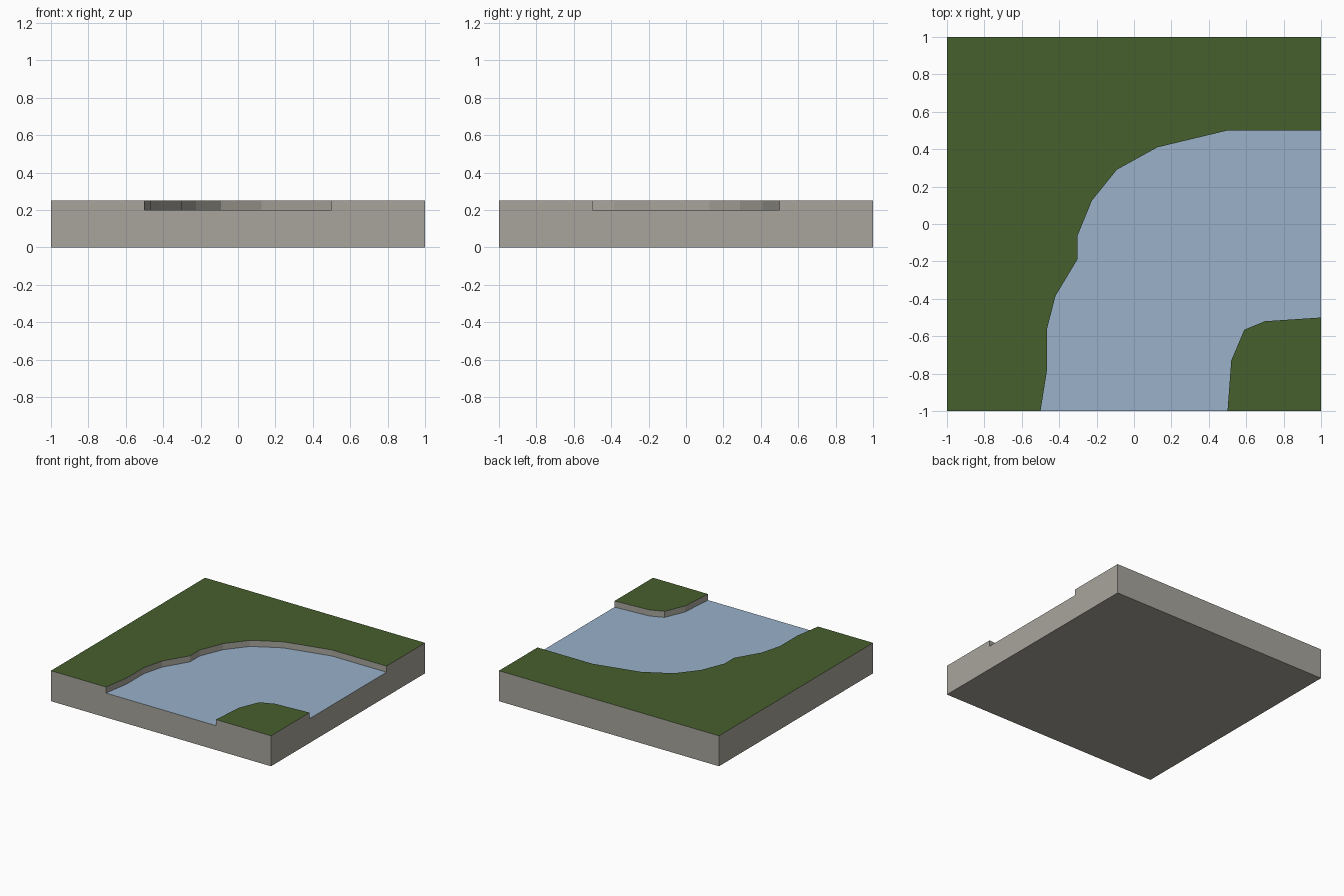
import bpy
import bmesh

cube = bpy.data.objects.get("Cube")
if cube:
    bpy.data.objects.remove(cube, do_unlink=True)

WATER_Z, BANK_Z = 0.20, 0.25


def make_material(name, rgb):
    mat = bpy.data.materials.new(name)
    mat.use_nodes = True
    mat.diffuse_color = (*rgb, 1)
    mat.node_tree.nodes["Principled BSDF"].inputs["Base Color"].default_value = (*rgb, 1)
    return mat


stone = make_material("stone", (0.39, 0.375, 0.33))
grass = make_material("grass", (0.061, 0.115, 0.026))
water = make_material("water", (0.32, 0.44, 0.59))


def prism(name, outline, z0, z1, top_material, closed_bottom):
    """Extrude an outline upwards: stone sides, coloured upper face."""
    bm = bmesh.new()
    bottom = bm.faces.new([bm.verts.new((x, y, z0)) for x, y in outline])
    result = bmesh.ops.extrude_face_region(bm, geom=[bottom], use_keep_orig=True)
    top_verts = [g for g in result["geom"] if isinstance(g, bmesh.types.BMVert)]
    bmesh.ops.translate(bm, verts=top_verts, vec=(0, 0, z1 - z0))
    bmesh.ops.recalc_face_normals(bm, faces=bm.faces)
    for face in bm.faces:
        face.material_index = 1 if face.normal.z > 0.5 else 0
    if not closed_bottom:
        under = [f for f in bm.faces if f.normal.z < -0.5]
        bmesh.ops.delete(bm, geom=under, context="FACES_ONLY")
    mesh = bpy.data.meshes.new(name)
    bm.to_mesh(mesh)
    bm.free()
    mesh.materials.append(stone)
    mesh.materials.append(top_material)
    obj = bpy.data.objects.new(name, mesh)
    bpy.context.collection.objects.link(obj)
    return obj


# Shorelines, from the front edge round to the +x edge
outer_shore = [(-0.5, -1), (-0.465, -0.78), (-0.465, -0.56), (-0.42, -0.385),
               (-0.303, -0.19), (-0.303, -0.065), (-0.225, 0.125), (-0.092, 0.29),
               (0.125, 0.41), (0.5, 0.5), (1, 0.5)]
inner_shore = [(0.5, -1), (0.52, -0.73), (0.59, -0.565), (0.7, -0.52), (1, -0.5)]

# Stone slab carrying the water surface
prism("river_bed", [(-1, -1), (1, -1), (1, 1), (-1, 1)], 0, WATER_Z, water, True)

# Raised grassy banks
prism("outer_bank", outer_shore + [(1, 1), (-1, 1), (-1, -1)],
      WATER_Z, BANK_Z, grass, False)
prism("corner_bank", inner_shore + [(1, -1)], WATER_Z, BANK_Z, grass, False)
